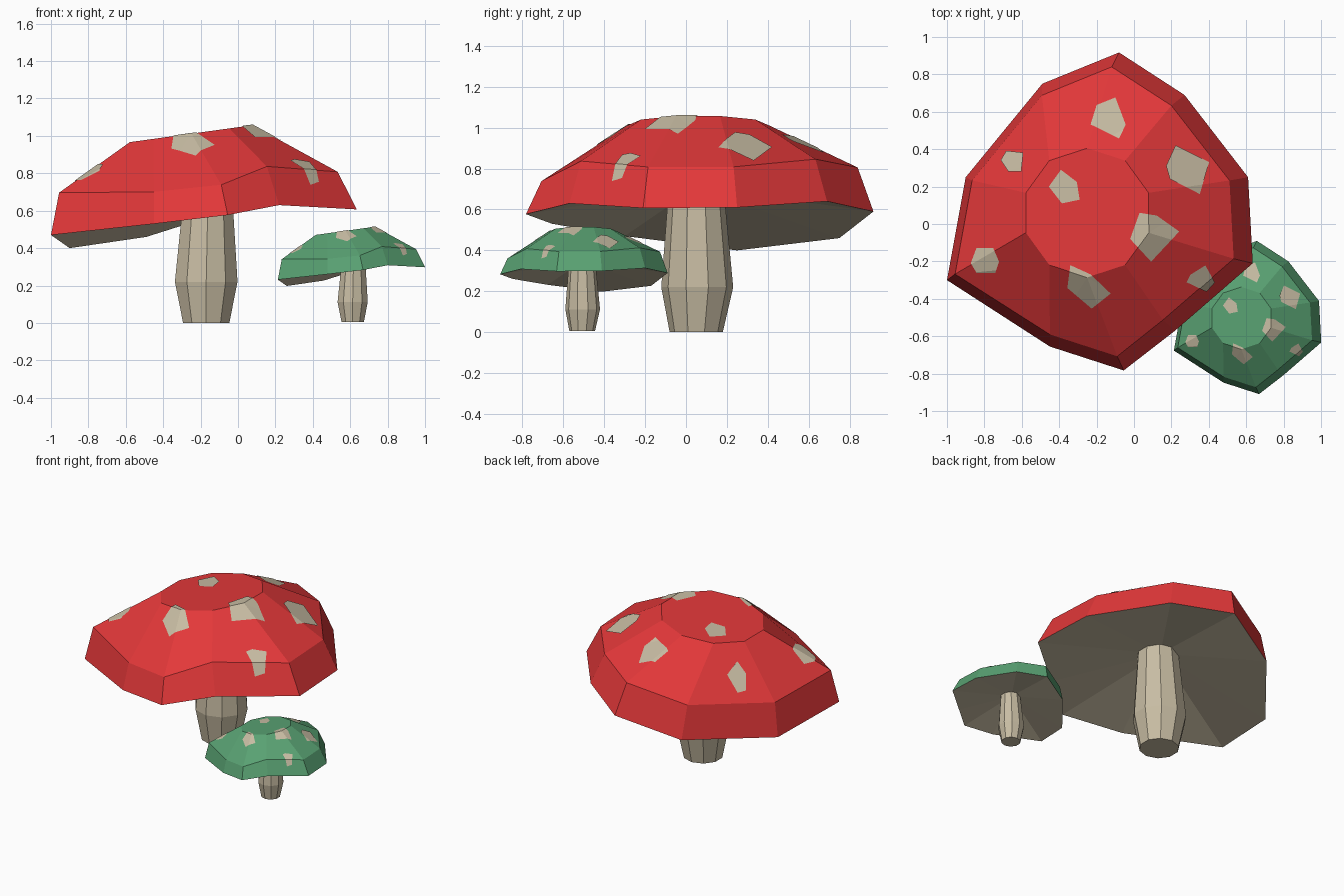
import bpy, bmesh, math
from mathutils import Vector, Matrix

if "Cube" in bpy.data.objects:
    bpy.data.objects.remove(bpy.data.objects["Cube"])


def material(name, rgb):
    m = bpy.data.materials.new(name)
    m.diffuse_color = (*rgb, 1)
    m.use_nodes = True
    m.node_tree.nodes["Principled BSDF"].inputs["Base Color"].default_value = m.diffuse_color
    return m


RED = material("red", (0.78, 0.04, 0.042))
GREEN = material("green", (0.10, 0.36, 0.17))
BEIGE = material("beige", (0.58, 0.51, 0.37))

# Uneven ten-sided cap rim: x, y, z and height of the rim band
RIM = [(-1, -.30, .47, .22), (-.45, -.655, .53, .17), (-.055, -.783, .577, .165),
       (.22, -.57, .63, .215), (.635, -.21, .607, .207), (.61, .25, .61, .205),
       (.27, .69, .64, .215), (-.08, .917, .59, .22), (-.49, .75, .46, .22),
       (-.90, .25, .40, .22)]
N = len(RIM)
CENTRE = Vector((-.20, .06, .54))

# Spot outlines as seen from above (x, y pairs)
SPOTS = [(-.26, .61, -.10, .675, -.045, .53, -.08, .455, -.23, .53),
         (.22, .42, .40, .33, .35, .16, .19, .24, .17, .31),
         (-.71, .34, -.68, .39, -.59, .38, -.60, .28, -.67, .28),
         (-.39, .29, -.305, .225, -.29, .13, -.385, .11, -.455, .20),
         (.03, .06, .12, .045, .24, -.04, .09, -.20, -.02, -.08),
         (-.87, -.21, -.84, -.13, -.75, -.13, -.72, -.20, -.74, -.26, -.84, -.26),
         (-.34, -.22, -.23, -.27, -.125, -.37, -.225, -.45, -.355, -.34),
         (.38, -.22, .43, -.31, .385, -.36, .28, -.31, .30, -.27)]


def loft(bm, rings):
    rows = [[bm.verts.new(p) for p in ring] for ring in rings]
    for a, b in zip(rows, rows[1:]):
        for i in range(len(a)):
            j = (i + 1) % len(a)
            bm.faces.new((a[i], a[j], b[j], b[i]))
    return rows


def finish(bm, name, mat, place):
    bm.transform(place)
    me = bpy.data.meshes.new(name)
    bm.to_mesh(me)
    bm.free()
    me.materials.append(mat)
    bpy.context.collection.objects.link(bpy.data.objects.new(name, me))


def decagon(x, y, r, z, slope=0.0, start=198):
    ring = []
    for i in range(N):
        a = math.radians(start + 36 * i)
        dx = r * math.cos(a)
        ring.append(Vector((x + dx, y + r * math.sin(a), z + slope * dx)))
    return ring


def mushroom(prefix, cap_mat, place):
    # Cap: rim band, sloped facets and tilted flat top
    rim = [Vector(p[:3]) for p in RIM]
    shoulder = [CENTRE + (v - CENTRE) * .91 + Vector((-.13, 0, 1)) * p[3]
                for v, p in zip(rim, RIM)]
    bm = bmesh.new()
    rows = loft(bm, [rim, shoulder, decagon(-.25, .06, .345, 1.012, .138)])
    bm.faces.new(rows[-1])
    bm.normal_update()

    # Spots: pieces of the cap surface trimmed to each outline and lifted
    for n, s in enumerate(SPOTS):
        piece = bm.copy()
        bmesh.ops.triangulate(piece, faces=piece.faces[:])
        pts = [Vector((s[i], s[i + 1], 0)) for i in range(0, len(s), 2)]
        for a, b in zip(pts, pts[1:] + pts[:1]):
            out = Vector((a.y - b.y, b.x - a.x, 0))
            bmesh.ops.bisect_plane(piece, geom=piece.verts[:] + piece.edges[:] + piece.faces[:],
                                   plane_co=a, plane_no=out, clear_outer=True)
        piece.normal_update()
        for v in piece.verts:
            v.co += v.normal * .004
        finish(piece, f"{prefix}_spot_{n + 1}", BEIGE, place)
    finish(bm, prefix + "_cap", cap_mat, place)

    # Underside: hollow fan
    bm = bmesh.new()
    ring = [bm.verts.new(v) for v in rim]
    hub = bm.verts.new((-.18, .05, .71))
    for i in range(N):
        bm.faces.new((ring[(i + 1) % N], ring[i], hub))
    finish(bm, prefix + "_underside", BEIGE, place)

    # Stem: bulging ten-sided column
    bm = bmesh.new()
    rows = loft(bm, [decagon(-.17, .05, .13, 0), decagon(-.17, .055, .176, .22),
                     decagon(-.16, .05, .135, .70)])
    bm.faces.new(rows[0][::-1])
    bm.faces.new(rows[-1])
    finish(bm, prefix + "_stem", BEIGE, place)


mushroom("large", RED, Matrix.Identity(4))
mushroom("small", GREEN, Matrix.Translation((.695, -.532, .005)) @ Matrix.Scale(.482, 4))
